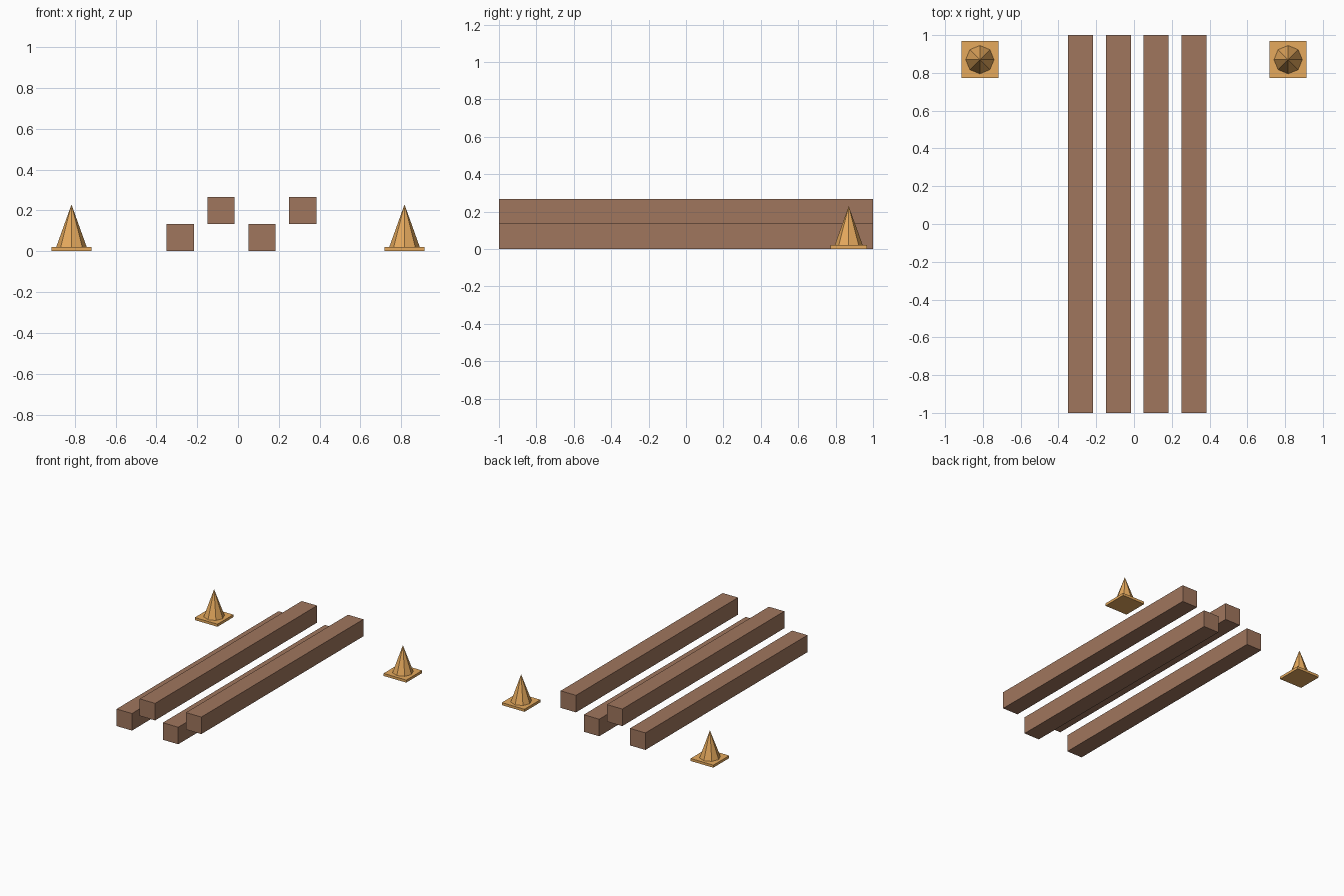
import bpy, bmesh
from mathutils import Matrix

if "Cube" in bpy.data.objects:
    bpy.data.objects.remove(bpy.data.objects["Cube"])


def material(name, color):
    mat = bpy.data.materials.new(name)
    mat.diffuse_color = (*color, 1)
    mat.use_nodes = True
    mat.node_tree.nodes["Principled BSDF"].inputs["Base Color"].default_value = mat.diffuse_color
    return mat


def add_object(name, bm, mat, location):
    mesh = bpy.data.meshes.new(name)
    bm.to_mesh(mesh)
    bm.free()
    mesh.materials.append(mat)
    obj = bpy.data.objects.new(name, mesh)
    obj.location = location
    bpy.context.collection.objects.link(obj)
    return obj


def box(name, size, location, mat):
    bm = bmesh.new()
    bmesh.ops.create_cube(bm, size=1, matrix=Matrix.Diagonal((*size, 1)))
    return add_object(name, bm, mat, location)


def cone(name, radius, height, location, mat):
    bm = bmesh.new()
    bmesh.ops.create_cone(bm, cap_ends=True, segments=8, radius1=radius, radius2=0,
                          depth=height, matrix=Matrix.Translation((0, 0, height / 2)))
    bmesh.ops.remove_doubles(bm, verts=bm.verts, dist=1e-5)
    return add_object(name, bm, mat, location)


wood = material("wood", (0.35, 0.18, 0.11))
orange = material("orange", (0.79, 0.40, 0.11))

# Four long beams, alternating between ground level and one beam higher
W = 0.133
for i in range(4):
    box(f"beam_{i + 1}", (W, 2.0, W), (-0.283 + 0.2 * i, 0, W * (0.5 + i % 2)), wood)

# Marker cones on square base plates, one each side at the back
PLATE = 0.02
for side, sx in (("left", -1), ("right", 1)):
    x, y = sx * 0.816, 0.87
    box(f"cone_base_{side}", (0.196, 0.196, PLATE), (x, y, PLATE / 2), orange)
    cone(f"marker_cone_{side}", 0.075, 0.209, (x, y, PLATE), orange)
